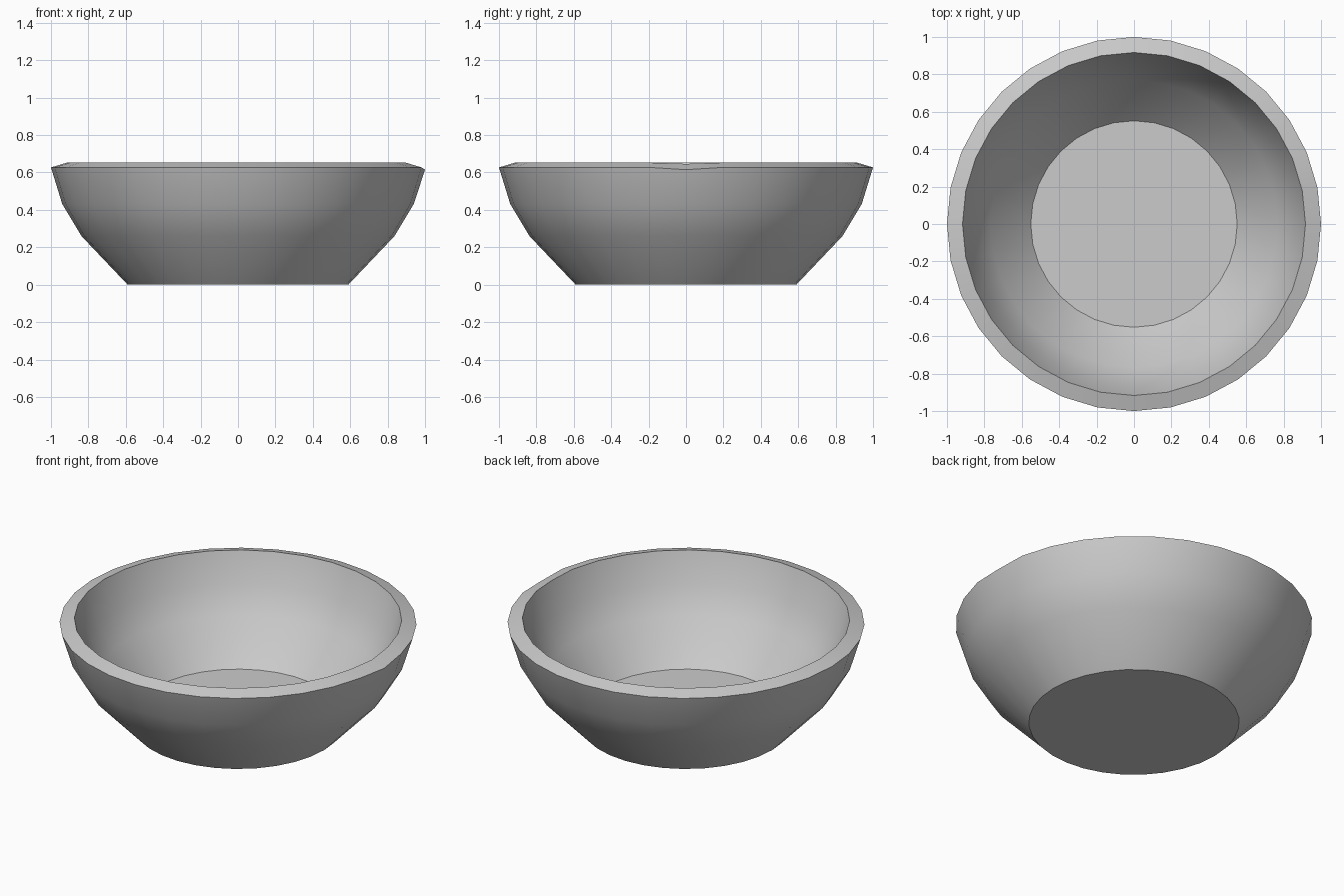
import bpy, bmesh
from math import cos, sin, pi, radians

if "Cube" in bpy.data.objects:
    bpy.data.objects.remove(bpy.data.objects["Cube"])

SIDES = 32
# Cross-section (radius, height): outside wall upward, sloped rim, inside wall downward
PROFILE = [(0.59, 0.0), (0.837, 0.26), (0.94, 0.432), (1.0, 0.627),
           (0.917, 0.652), (0.859, 0.468), (0.768, 0.314), (0.552, 0.085)]
RIM_DIP = {3: 0.012, 4: 0.006}  # slight dent in the rim on the +x side

bm = bmesh.new()
rings = []
for level, (r, z) in enumerate(PROFILE):
    ring = []
    for i in range(SIDES):
        a = 2 * pi * i / SIDES
        dip = RIM_DIP.get(level, 0) if i == 0 else 0
        ring.append(bm.verts.new((r * cos(a), r * sin(a), z - dip)))
    rings.append(ring)

# Walls and rim
for lower, upper in zip(rings, rings[1:]):
    for i in range(SIDES):
        j = (i + 1) % SIDES
        bm.faces.new((lower[i], lower[j], upper[j], upper[i]))

# Flat base and inside floor
bm.faces.new(rings[0][::-1])
bm.faces.new(rings[-1])

mesh = bpy.data.meshes.new("bowl")
bm.to_mesh(mesh)
bm.free()
bowl = bpy.data.objects.new("bowl", mesh)
bpy.context.collection.objects.link(bowl)

# Smooth walls, crisp rim and floor edges
bpy.context.view_layer.objects.active = bowl
bowl.select_set(True)
bpy.ops.object.shade_smooth_by_angle(angle=radians(30))
